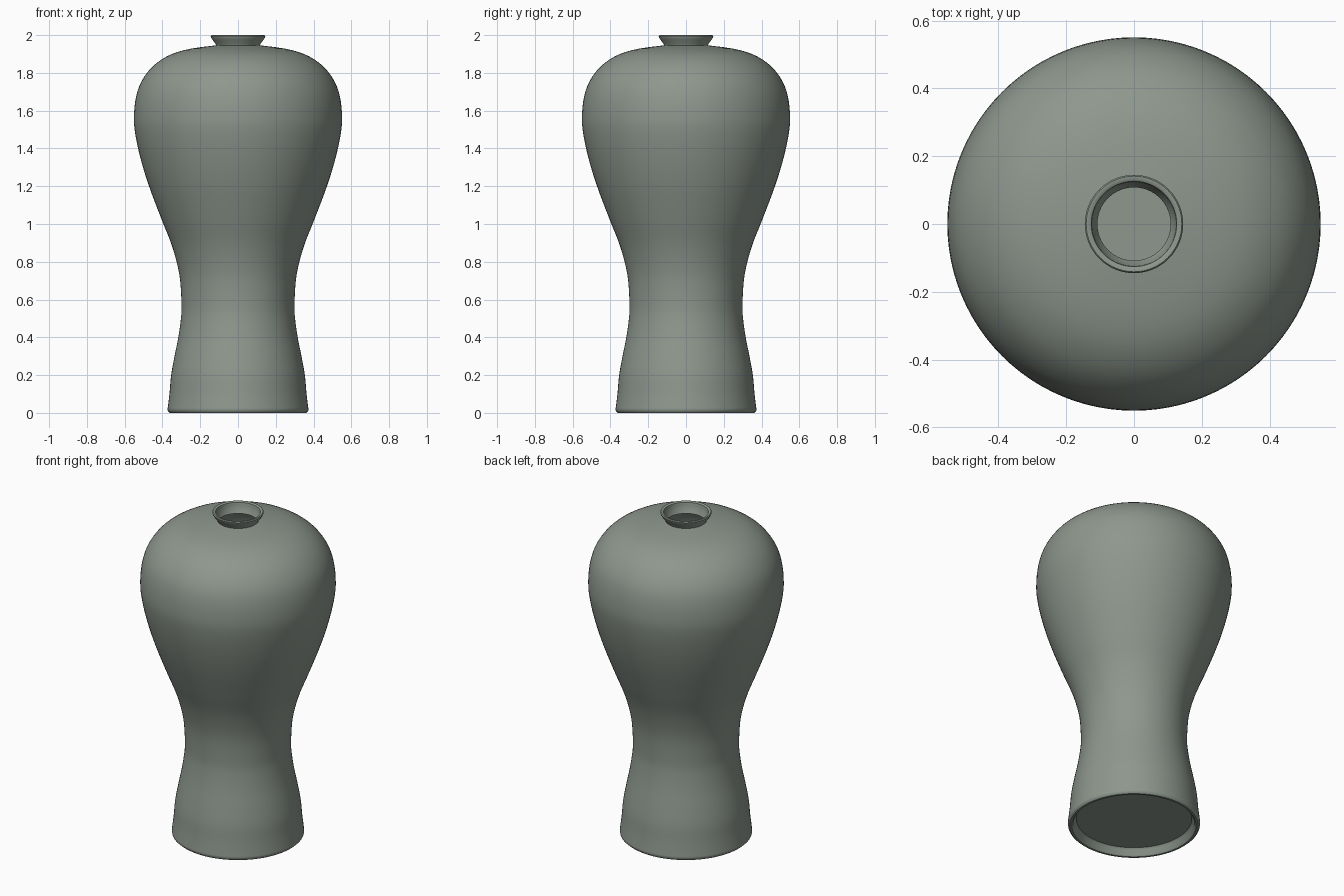
import bpy, bmesh, math

if "Cube" in bpy.data.objects:
    bpy.data.objects.remove(bpy.data.objects["Cube"])

SEGMENTS = 96

glaze = bpy.data.materials.new("celadon_glaze")
glaze.diffuse_color = (0.27, 0.31, 0.27, 1)
glaze.use_nodes = True
glaze.node_tree.nodes["Principled BSDF"].inputs["Base Color"].default_value = glaze.diffuse_color


def spline(points, steps=3):
    """Smooth a profile of (radius, z) points with Catmull-Rom interpolation."""
    out = []
    for i in range(len(points) - 1):
        p0, p1 = points[max(i - 1, 0)], points[i]
        p2, p3 = points[i + 1], points[min(i + 2, len(points) - 1)]
        for s in range(steps):
            t = s / steps
            out.append(tuple(
                0.5 * (2 * b + (c - a) * t + (2 * a - 5 * b + 4 * c - d) * t ** 2
                       + (3 * b - a - 3 * c + d) * t ** 3)
                for a, b, c, d in zip(p0, p1, p2, p3)))
    return out + [points[-1]]


def lathe(name, profile):
    """Revolve a profile around z; radius 0 makes a pole."""
    bm = bmesh.new()
    rings = []
    for r, z in profile:
        if r < 1e-5:
            rings.append([bm.verts.new((0, 0, z))] * SEGMENTS)
        else:
            rings.append([bm.verts.new((r * math.cos(a), r * math.sin(a), z))
                          for a in (2 * math.pi * k / SEGMENTS for k in range(SEGMENTS))])
    for low, high in zip(rings, rings[1:]):
        for k in range(SEGMENTS):
            n = (k + 1) % SEGMENTS
            corners = list(dict.fromkeys((low[k], low[n], high[n], high[k])))
            bm.faces.new(corners)
    bmesh.ops.recalc_face_normals(bm, faces=bm.faces)
    mesh = bpy.data.meshes.new(name)
    bm.to_mesh(mesh)
    bm.free()
    mesh.materials.append(glaze)
    obj = bpy.data.objects.new(name, mesh)
    bpy.context.collection.objects.link(obj)
    bpy.context.view_layer.objects.active = obj
    obj.select_set(True)
    bpy.ops.object.shade_smooth_by_angle(angle=math.radians(40))
    obj.select_set(False)


# Recessed underside and foot ring
foot = [(0, 0.045), (0.325, 0.045), (0.335, 0.035), (0.342, 0.008), (0.35, 0.0),
        (0.362, 0.0), (0.371, 0.008)]

# Outer wall: flared base, waist, broad shoulder
wall = spline([(0.373, 0.02), (0.369, 0.05), (0.362, 0.11), (0.354, 0.2),
               (0.336, 0.3), (0.316, 0.4), (0.302, 0.5), (0.299, 0.57),
               (0.306, 0.7), (0.325, 0.8), (0.355, 0.9), (0.395, 1.0),
               (0.434, 1.1), (0.471, 1.2), (0.503, 1.3), (0.529, 1.4),
               (0.546, 1.49), (0.551, 1.56), (0.544, 1.65), (0.523, 1.73),
               (0.482, 1.8), (0.427, 1.855), (0.35, 1.9), (0.25, 1.928),
               (0.116, 1.946)])

# Flared neck with rolled lip
neck = [(0.12, 1.955), (0.135, 1.975), (0.143, 1.988), (0.145, 1.995),
        (0.141, 2.0), (0.132, 2.0), (0.126, 1.996), (0.124, 1.985),
        (0.122, 1.965), (0.112, 1.945), (0.108, 1.935)]

# Hollow interior follows the outer wall, then closes at the floor
inside = [(r - 0.025, z - 0.02 * max(0, (z - 1.56) / 0.39))
          for r, z in reversed(wall) if 0.1 < z < 1.94 and r > 0.15]
inside += [(0.32, 0.09), (0, 0.085)]

lathe("vase", foot + wall + neck + inside)
